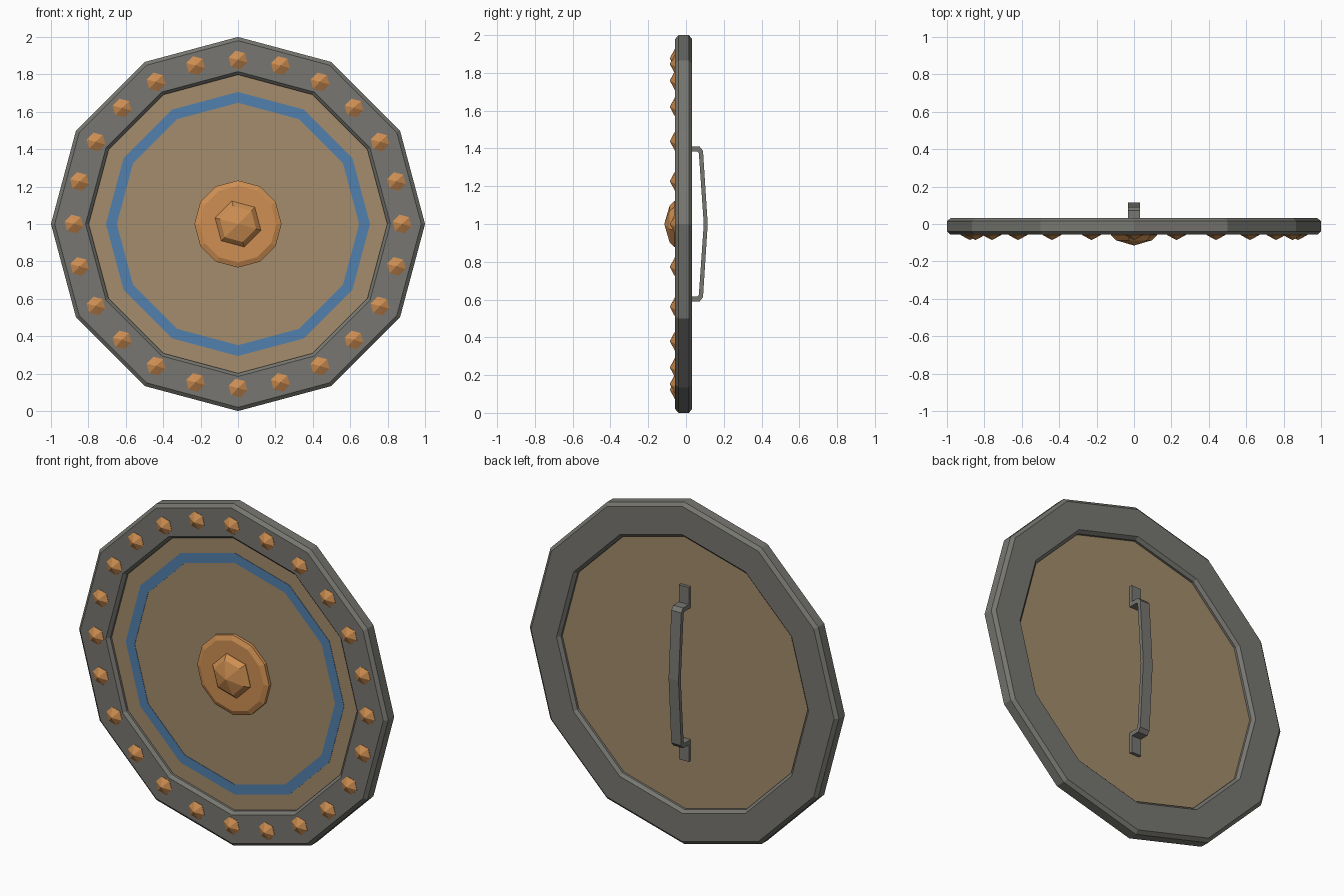
import bpy, bmesh, math
from mathutils import Vector

if "Cube" in bpy.data.objects:
    bpy.data.objects.remove(bpy.data.objects["Cube"])


def material(name, rgb):
    m = bpy.data.materials.new(name)
    m.diffuse_color = (*rgb, 1)
    m.use_nodes = True
    m.node_tree.nodes["Principled BSDF"].inputs["Base Color"].default_value = m.diffuse_color
    return m


IRON = material("dark iron", (0.185, 0.183, 0.165))
WOOD = material("tan wood", (0.37, 0.265, 0.15))
BLUE = material("blue paint", (0.085, 0.215, 0.42))
COPPER = material("copper", (0.62, 0.275, 0.085))


def finish(name, bm, mat):
    bmesh.ops.recalc_face_normals(bm, faces=bm.faces)
    me = bpy.data.meshes.new(name)
    bm.to_mesh(me)
    bm.free()
    me.materials.append(mat)
    ob = bpy.data.objects.new(name, me)
    bpy.context.collection.objects.link(ob)
    return ob


def lathe(name, profile, sides, mat, x=0, z=1, turn=0, closed=False):
    """Spin (radius, y) points around an axis parallel to y; radius 0 is a tip."""
    bm = bmesh.new()
    rings = []
    for r, y in profile:
        if r == 0:
            rings.append([bm.verts.new((x, y, z))] * sides)
        else:
            angles = [turn + math.tau * i / sides for i in range(sides)]
            rings.append([bm.verts.new((x + r * math.cos(a), y, z + r * math.sin(a)))
                          for a in angles])
    pairs = list(zip(rings, rings[1:]))
    if closed:
        pairs.append((rings[-1], rings[0]))
    for a, b in pairs:
        for i in range(sides):
            j = (i + 1) % sides
            bm.faces.new(list(dict.fromkeys((a[i], a[j], b[j], b[i]))))
    if not closed:
        for ring in (rings[0], rings[-1]):
            if ring[0] is not ring[1]:
                bm.faces.new(ring)
    return finish(name, bm, mat)


# Chamfered iron rim
lathe("rim", [(0.98, -0.057), (1.0, -0.04), (1.0, 0.015), (0.98, 0.032),
              (0.815, 0.032), (0.798, 0.015), (0.798, -0.04), (0.815, -0.057)],
      12, IRON, closed=True)

# Wooden board and painted ring
lathe("board", [(0.805, -0.027), (0.805, 0.002)], 12, WOOD)
lathe("painted_ring", [(0.706, -0.029), (0.706, -0.026), (0.648, -0.026), (0.648, -0.029)],
      12, BLUE, closed=True)

# Central boss: chamfered disc with a pointed hexagonal knob
lathe("boss_disc", [(0.233, -0.02), (0.233, -0.045), (0.205, -0.057)], 12, COPPER)
lathe("boss_knob", [(0.127, -0.05), (0.127, -0.06), (0.1, -0.087), (0, -0.115)],
      6, COPPER, turn=math.radians(45))

# Rivets around the rim
for i in range(24):
    a = math.tau * i / 24
    lathe(f"rivet_{i + 1}", [(0.052, -0.05), (0.052, -0.059), (0, -0.086)], 6, COPPER,
          x=0.877 * math.cos(a), z=1 + 0.877 * math.sin(a), turn=math.radians(45))

# Bent strap handle on the back, outlined in (y, z) and mirrored about z = 1
outer = [(0.02, 0.51), (0.02, 0.41), (0.072, 0.41), (0.09, 0.388), (0.115, 0)]
inner = [(0.0, 0.51), (0.0, 0.385), (0.06, 0.385), (0.068, 0.375), (0.094, 0)]
outer += [(y, -z) for y, z in reversed(outer[:-1])]
inner += [(y, -z) for y, z in reversed(inner[:-1])]
bm = bmesh.new()
sections = []
for (yo, zo), (yi, zi) in zip(outer, inner):
    sections.append([bm.verts.new((x, y, 1 + z)) for x, y, z in
                     ((-0.032, yo, zo), (0.032, yo, zo), (0.032, yi, zi), (-0.032, yi, zi))])
for a, b in zip(sections, sections[1:]):
    for i in range(4):
        j = (i + 1) % 4
        bm.faces.new((a[i], a[j], b[j], b[i]))
bm.faces.new(sections[0])
bm.faces.new(sections[-1])
finish("handle", bm, IRON)
